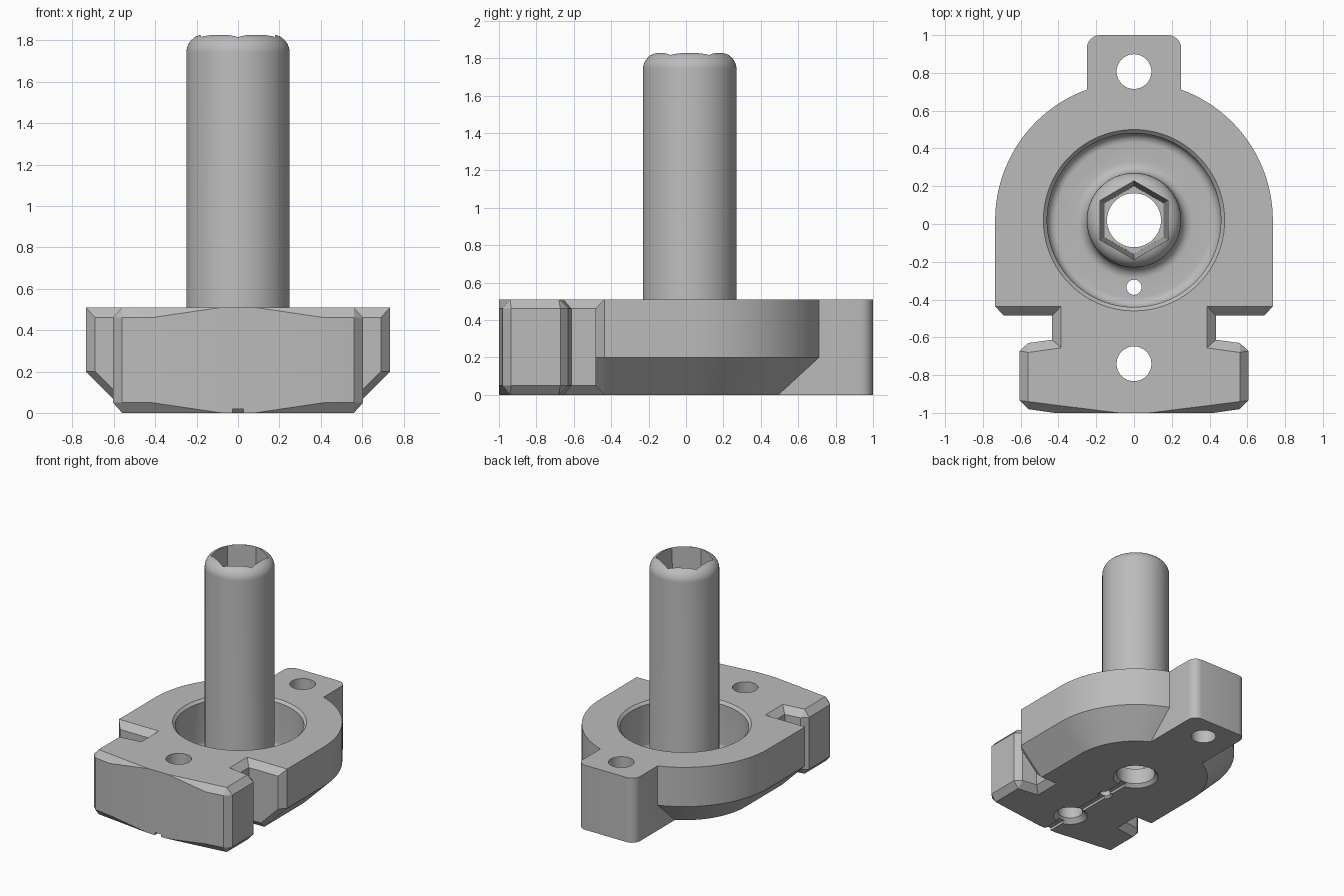
import bpy, bmesh, math

if "Cube" in bpy.data.objects:
    bpy.data.objects.remove(bpy.data.objects["Cube"])

CY = 0.02        # centre of pin and pocket in y
TOP = 0.51       # plate thickness
FLOOR = 0.13     # pocket floor height

grey = bpy.data.materials.new("plain_grey")
grey.diffuse_color = (0.5, 0.5, 0.5, 1)
grey.use_nodes = True
grey.node_tree.nodes["Principled BSDF"].inputs["Base Color"].default_value = grey.diffuse_color


def loft(name, rings):
    """Closed solid through rings of equal point count."""
    bm = bmesh.new()
    rows = [[bm.verts.new(p) for p in r] for r in rings]
    n = len(rows[0])
    for a, b in zip(rows, rows[1:]):
        for i in range(n):
            j = (i + 1) % n
            bm.faces.new((a[i], a[j], b[j], b[i]))
    bm.faces.new(rows[0][::-1])
    bm.faces.new(rows[-1])
    bmesh.ops.remove_doubles(bm, verts=bm.verts, dist=1e-5)
    bmesh.ops.recalc_face_normals(bm, faces=bm.faces)
    me = bpy.data.meshes.new(name)
    bm.to_mesh(me)
    bm.free()
    me.materials.append(grey)
    ob = bpy.data.objects.new(name, me)
    bpy.context.collection.objects.link(ob)
    return ob


def lathe(name, y, profile, n=96, turn=0.0):
    """Solid of revolution from (radius, z) points."""
    return loft(name, [[(r * math.cos(turn + 2 * math.pi * i / n),
                         y + r * math.sin(turn + 2 * math.pi * i / n), z)
                        for i in range(n)] for r, z in profile])


def arc(cx, cy, r, a0, a1, n):
    return [(cx + r * math.cos(a0 + (a1 - a0) * i / n),
             cy + r * math.sin(a0 + (a1 - a0) * i / n)) for i in range(n + 1)]


def combine(target, other, op):
    m = target.modifiers.new(op, 'BOOLEAN')
    m.operation, m.solver, m.object = op, 'EXACT', other
    bpy.context.view_layer.objects.active = target
    bpy.ops.object.modifier_apply(modifier=m.name)
    bpy.data.objects.remove(other)


def plate_ring(z, inset, edge, tip_z):
    """Plate outline; edge = 1 on the chamfered rim, inset = body undercut."""
    w = 0.735 - inset
    pairs = [((.08, -1), (.08, -1)), ((.42, -1), (.42, -.958)),
             ((.56, -.98), (.56, -.94)), ((.605, -.935), (.56, -.94)),
             ((.605, -.672), (.56, -.68)), ((.56, -.63), (.56, -.68)),
             ((.434, -.613), (.386, -.656)), ((.434, -.485), (.386, -.436)),
             ((w - .045, -.485), (w, -.436)), ((w, -.436), (w, -.436))]
    pts = [p[edge] for p in pairs]
    pts += arc(0, CY, w, 0, math.acos(.25 / w), 28)
    pts += arc(.18, .93, .07, 0, math.pi / 2, 6)
    half = [(x, y, tip_z if i == 0 else z) for i, (x, y) in enumerate(pts)]
    return half + [(-x, y, zz) for x, y, zz in reversed(half)]


# Plate with notches, back tab, rim chamfers and undercut body
plate = loft("base_plate_with_pin", [
    plate_ring(0, .2, 1, 0), plate_ring(.05, .15, 0, 0),
    plate_ring(.2, 0, 0, .2), plate_ring(.46, 0, 0, TOP),
    plate_ring(TOP, 0, 1, TOP)])

# Round pocket with chamfered rim and filleted floor
pocket = lathe("pocket_cutter", CY,
               arc(.41, FLOOR + .05, .05, -math.pi / 2, 0, 8)
               + [(.46, TOP - .02), (.5, TOP + .02), (.5, .6)])
combine(plate, pocket, 'DIFFERENCE')

# Pin with filleted foot and rounded top
pin = lathe("pin", CY, [(.31, .08)]
            + arc(.31, FLOOR + .06, .06, -math.pi / 2, -math.pi, 8)
            + arc(.16, 1.74, .09, 0, math.pi / 2, 10) + [(.05, 1.83)])
combine(plate, pin, 'UNION')

# Tapered hexagonal socket, then the round through bore
combine(plate, lathe("socket_cutter", CY, [(.18, .15), (.208, 1.83), (.209, 1.9)],
                     6, math.pi / 6), 'DIFFERENCE')
holes = [  # y, radius, countersink, top of cutter
    (CY, .143, .025, .3), (-.74, .092, .035, .7),
    (-.335, .04, .015, .3), (.807, .092, 0, .7)]
for y, r, c, top in holes:
    prof = [(r + c * 2, -c), (r, c), (r, top)] if c else [(r, -.1), (r, top)]
    combine(plate, lathe("hole_cutter", y, prof, 48), 'DIFFERENCE')

# Narrow groove under the plate
groove = loft("groove_cutter", [[(-.027, y, -.05), (.027, y, -.05),
                                 (.027, y, .02), (-.027, y, .02)] for y in (-1.1, 0)])
combine(plate, groove, 'DIFFERENCE')

plate.select_set(True)
bpy.context.view_layer.objects.active = plate
bpy.ops.object.shade_smooth_by_angle(angle=math.radians(25))
